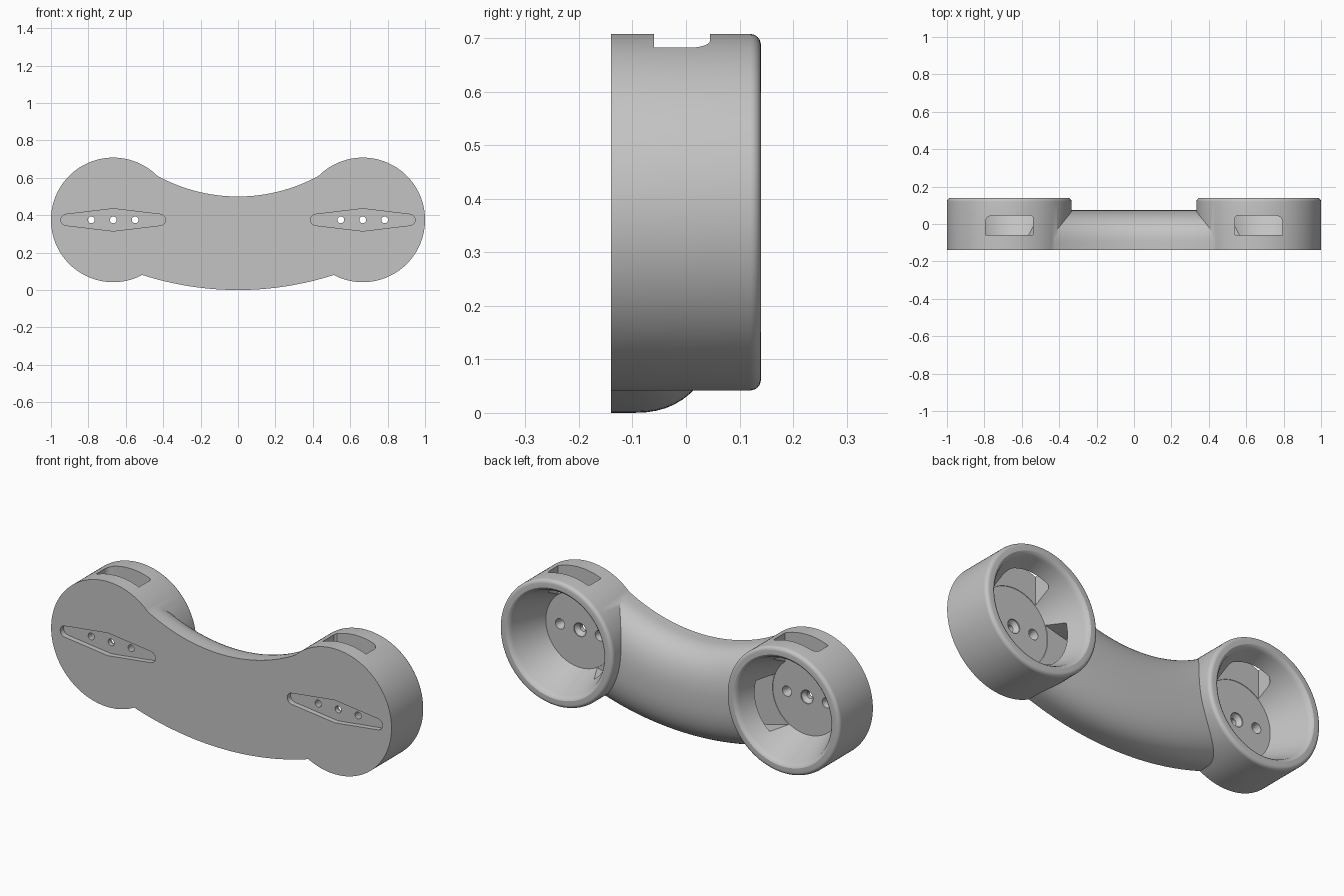
import bpy, bmesh
from math import sin, cos, pi, sqrt, asin
from mathutils import Vector

if "Cube" in bpy.data.objects:
    bpy.data.objects.remove(bpy.data.objects["Cube"])

CX, CZ, R = 0.667, 0.375, 0.333      # lobe centre and radius
FRONT, BACK, FLOOR = -0.14, 0.14, -0.062

grey = bpy.data.materials.new("plain_grey")
grey.use_nodes = True
grey.diffuse_color = (0.55, 0.55, 0.55, 1)
grey.node_tree.nodes["Principled BSDF"].inputs["Base Color"].default_value = grey.diffuse_color


def loft(name, rings):
    """Closed solid through a list of equal-length rings."""
    bm = bmesh.new()
    loops = [[bm.verts.new(p) for p in ring] for ring in rings]
    n = len(loops[0])
    for a, b in zip(loops, loops[1:]):
        for i in range(n):
            j = (i + 1) % n
            bm.faces.new((a[i], a[j], b[j], b[i]))
    bm.faces.new(loops[0])
    bm.faces.new(loops[-1])
    bmesh.ops.recalc_face_normals(bm, faces=bm.faces)
    mesh = bpy.data.meshes.new(name)
    bm.to_mesh(mesh)
    bm.free()
    mesh.materials.append(grey)
    obj = bpy.data.objects.new(name, mesh)
    bpy.context.collection.objects.link(obj)
    return obj


def lathe(name, cx, profile, n):
    """Solid of (radius, y) steps around a front-to-back axis."""
    return loft(name, [[(cx + r * cos(2 * pi * i / n), y, CZ + r * sin(2 * pi * i / n))
                        for i in range(n)] for r, y in profile])


def combine(target, tool, operation):
    mod = target.modifiers.new(operation, 'BOOLEAN')
    mod.operation = operation
    mod.solver = 'EXACT'
    mod.object = tool
    bpy.context.view_layer.objects.active = target
    bpy.ops.object.modifier_apply(modifier=mod.name)
    bpy.data.objects.remove(tool)


def on_arc(x, low, radius):
    return Vector((x, 0, low + radius - sqrt(radius ** 2 - x ** 2)))


# Curved grip with a flat front and a domed back, lofted from side to side
sections = []
for k in range(49):
    t = k / 24 - 1
    top = on_arc(0.895 * sin(t * asin(0.5 / 0.895)), 0.5, 0.895)
    low = on_arc(1.665 * sin(t * asin(0.6 / 1.665)), 0, 1.665)
    mid, half = (top + low) / 2, (top - low) / 2
    ring = [top + Vector((0, FRONT, 0))]
    for i in range(33):
        a = pi * i / 32
        u = abs(cos(a)) ** (1 / 1.2) * (1 if i <= 16 else -1)
        y = -0.1 + 0.175 * max(sin(a), 0) ** (1 / 1.2)
        ring.append(mid + half * u + Vector((0, y, 0)))
    ring.append(low + Vector((0, FRONT, 0)))
    sections.append(ring)
body = loft("curved_grip_body", sections)

# Round end lobes with a softened back rim
rim = [(R - 0.02 + 0.02 * cos(a * pi / 12), BACK - 0.02 + 0.02 * sin(a * pi / 12)) for a in range(7)]
for side in (-1, 1):
    combine(body, lathe("end_lobe", side * CX, [(R, FRONT)] + rim, 128), 'UNION')

# Cable channel running through the grip between the lobes
channel = []
for k in range(33):
    c = on_arc(-0.58 + 1.16 * k / 32, 0.25, 1.84)
    normal = (Vector((0, 0, 2.09)) - c).normalized() * 0.13
    channel.append([c + normal * s + Vector((0, y, 0))
                    for s, y in ((1, -0.06), (1, 0.035), (-1, 0.035), (-1, -0.06))])
combine(body, loft("channel_cutter", channel), 'DIFFERENCE')

for side in (-1, 1):
    cx = side * CX
    # Conical bowl open to the back
    bowl = [(0.2, FLOOR), (0.272, 0.115), (0.276, 0.126), (0.283, 0.135), (0.292, BACK), (0.292, 0.2)]
    combine(body, lathe("bowl_cutter", cx, bowl, 128), 'DIFFERENCE')

    # Slot through the top wall, rounded at its outer back corner
    r, w, yb = 0.035, 0.127, 0.045
    outline = [(-w, -0.06), (w, -0.06)]
    outline += [(w - r + r * cos(a * pi / 12), yb - r + r * sin(a * pi / 12)) for a in range(7)]
    outline += [(-w + 0.01, yb), (-w, yb - 0.01)]
    combine(body, loft("slot_cutter", [[(cx + side * x, y, z) for x, y in outline]
                                       for z in (CZ, 0.8)]), 'DIFFERENCE')

    # Long tapered groove in the front
    e, h, tip = 0.25, 0.06, 0.03
    outline = [(0, h)]
    outline += [(e + tip * sin(a * pi / 8), tip * cos(a * pi / 8)) for a in range(9)]
    outline += [(0, -h)]
    outline += [(-e - tip * sin(a * pi / 8), -tip * cos(a * pi / 8)) for a in range(9)]
    combine(body, loft("groove_cutter", [[(cx + x, y, CZ + z) for x, z in outline]
                                         for y in (-0.2, -0.112)]), 'DIFFERENCE')

    # Three countersunk screw holes
    for dx, big in ((-0.117, 0.027), (0, 0.036), (0.117, 0.027)):
        hole = [(0.018, -0.16), (0.018, -0.088), (big, FLOOR - 0.006), (big, -0.03)]
        combine(body, lathe("screw_cutter", cx + dx, hole, 32), 'DIFFERENCE')

bpy.ops.object.select_all(action='DESELECT')
body.select_set(True)
bpy.context.view_layer.objects.active = body
bpy.ops.object.shade_smooth_by_angle(angle=0.5)
